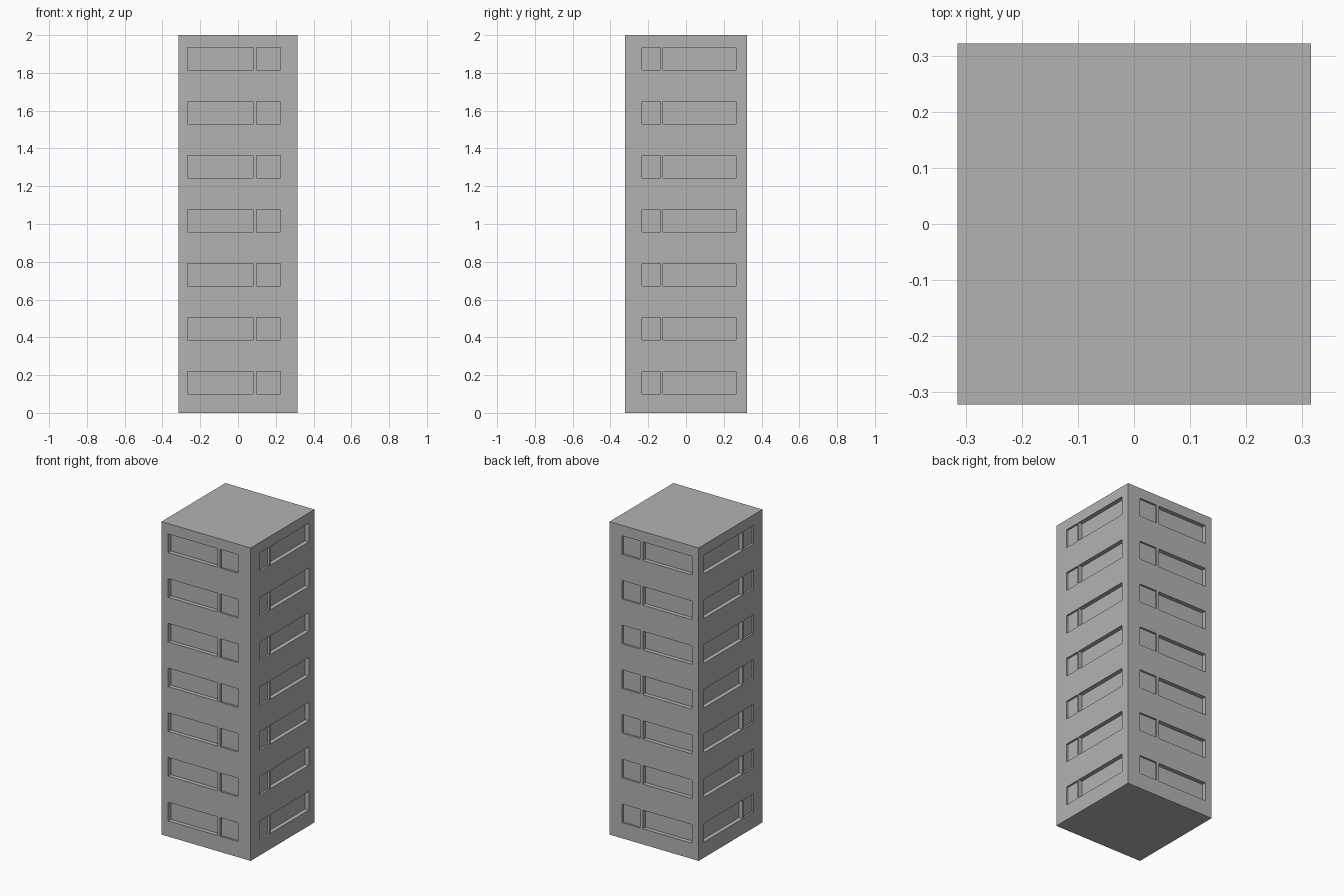
import bpy
import bmesh
from mathutils import Matrix, Vector

if "Cube" in bpy.data.objects:
    bpy.data.objects.remove(bpy.data.objects["Cube"], do_unlink=True)

HALF_X, HALF_Y, HEIGHT = 0.315, 0.322, 2.0
FLOORS = 7
STOREY = HEIGHT / FLOORS
SILL, HEAD = 0.1, 0.219
LONG_DEPTH, SMALL_DEPTH = 0.027, 0.012

concrete = bpy.data.materials.new("concrete_grey")
concrete.use_nodes = True
colour = (0.45, 0.45, 0.45, 1)
concrete.diffuse_color = colour
concrete.node_tree.nodes["Principled BSDF"].inputs["Base Color"].default_value = colour


def add_box(bm, low, high):
    low, high = Vector(low), Vector(high)
    matrix = Matrix.Translation((low + high) / 2) @ Matrix.Diagonal((*(high - low), 1))
    bmesh.ops.create_cube(bm, size=1, matrix=matrix)


def make_object(name, bm):
    mesh = bpy.data.meshes.new(name)
    bm.to_mesh(mesh)
    bm.free()
    mesh.materials.append(concrete)
    obj = bpy.data.objects.new(name, mesh)
    bpy.context.collection.objects.link(obj)
    return obj


# Tower block
bm = bmesh.new()
add_box(bm, (-HALF_X, -HALF_Y, 0), (HALF_X, HALF_Y, HEIGHT))
tower = make_object("tower_block", bm)

# Window recesses: start, end along the wall, and depth
x_windows = [(-0.268, 0.08, LONG_DEPTH), (0.099, 0.226, SMALL_DEPTH)]
y_windows = [(-0.122, 0.266, LONG_DEPTH), (-0.232, -0.134, SMALL_DEPTH)]
bm = bmesh.new()
for floor in range(FLOORS):
    z0, z1 = floor * STOREY + SILL, floor * STOREY + HEAD
    for side in (-1, 1):
        for a, b, depth in x_windows:
            y0, y1 = sorted((side * (HALF_Y - depth), side * (HALF_Y + depth)))
            add_box(bm, (a, y0, z0), (b, y1, z1))
        for a, b, depth in y_windows:
            x0, x1 = sorted((side * (HALF_X - depth), side * (HALF_X + depth)))
            add_box(bm, (x0, a, z0), (x1, b, z1))
cutter = make_object("window_cutter", bm)
cutter.hide_render = True

# Cut the windows and drop the cutter
cut = tower.modifiers.new("windows", "BOOLEAN")
cut.operation = "DIFFERENCE"
cut.solver = "EXACT"
cut.object = cutter
bpy.context.view_layer.objects.active = tower
bpy.ops.object.modifier_apply(modifier=cut.name)
bpy.data.objects.remove(cutter, do_unlink=True)
